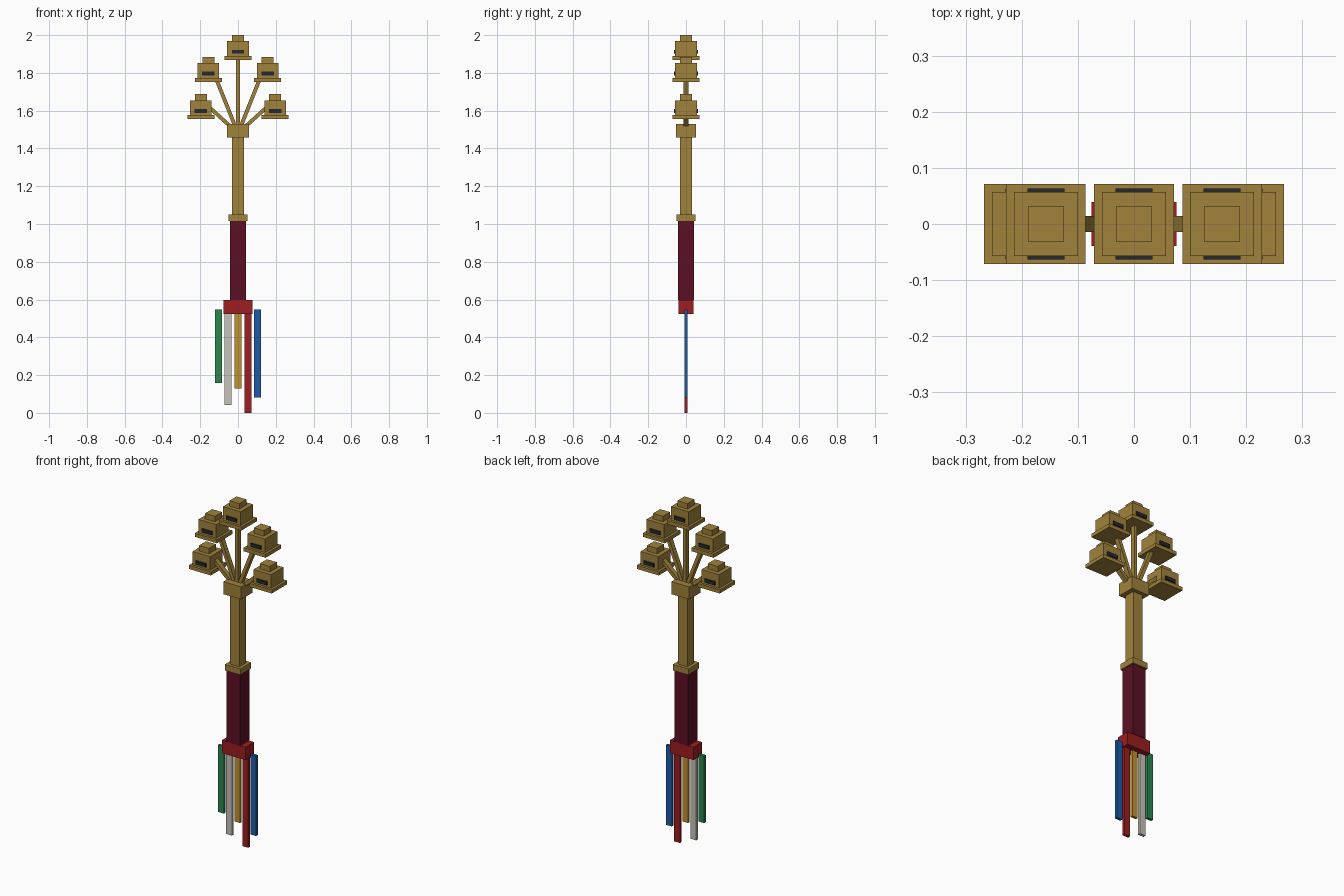
import bpy
from mathutils import Vector

if "Cube" in bpy.data.objects:
    bpy.data.objects.remove(bpy.data.objects["Cube"])


def material(name, rgb):
    m = bpy.data.materials.new(name)
    m.diffuse_color = (*rgb, 1.0)
    m.use_nodes = True
    m.node_tree.nodes["Principled BSDF"].inputs["Base Color"].default_value = m.diffuse_color
    return m


BRASS = material("brass", (0.35, 0.225, 0.045))
MAROON = material("maroon", (0.105, 0.005, 0.018))
RED = material("red", (0.34, 0.013, 0.015))
GREEN = material("green", (0.026, 0.24, 0.08))
WHITE = material("off_white", (0.58, 0.54, 0.49))
GOLD = material("gold", (0.53, 0.29, 0.028))
BLUE = material("blue", (0.013, 0.105, 0.38))
DARK = material("dark_slot", (0.02, 0.02, 0.028))


def box(name, x, y, z, hx, hy, hz, mat):
    """Box from its centre and half sizes."""
    bpy.ops.mesh.primitive_cube_add(size=2, location=(x, y, z))
    ob = bpy.context.object
    ob.name = name
    ob.scale = (hx, hy, hz)
    bpy.ops.object.transform_apply(location=False, rotation=False, scale=True)
    ob.data.materials.append(mat)
    return ob


def block(name, x, z0, z1, hx, hy, mat):
    """Box standing between two heights."""
    return box(name, x, 0, (z0 + z1) / 2, hx, hy, (z1 - z0) / 2, mat)


def rod(name, start, end):
    """Square bar between two points in the xz plane."""
    a, b = Vector(start), Vector(end)
    mid, d = (a + b) / 2, b - a
    ob = box(name, *mid, 0.01, 0.014, d.length / 2, BRASS)
    ob.rotation_euler = d.to_track_quat('Z', 'Y').to_euler()
    ob.rotation_euler = (0, Vector((0, 1)).angle_signed(Vector((d.x, d.z))), 0)


def bell(x, z):
    """Stepped square bell with a dark slot on front and back."""
    block("bell_rim", x, z, z + 0.021, 0.071, 0.071, BRASS)
    block("bell_body", x, z + 0.021, z + 0.1, 0.057, 0.057, BRASS)
    block("bell_cap", x, z + 0.1, z + 0.132, 0.032, 0.032, BRASS)
    for side in (-1, 1):
        box("bell_slot", x, side * 0.06, z + 0.044, 0.033, 0.0035, 0.0105, DARK)


# Handle: ribbon holder, grip, collar, shaft and head
block("ribbon_holder", 0, 0.523, 0.598, 0.076, 0.039, RED)
block("grip", 0, 0.598, 1.015, 0.043, 0.043, MAROON)
block("collar", 0, 1.015, 1.05, 0.05, 0.05, BRASS)
block("shaft", 0, 1.05, 1.457, 0.031, 0.031, BRASS)
block("head", 0, 1.457, 1.53, 0.057, 0.052, BRASS)

# Hanging ribbons, left to right
for i, (name, bottom, mat) in enumerate([
        ("green", 0.157, GREEN), ("white", 0.043, WHITE), ("gold", 0.13, GOLD),
        ("red", 0.0, RED), ("blue", 0.082, BLUE)]):
    block(name + "_ribbon", (i - 2) * 0.052, bottom, 0.547, 0.0185, 0.008, mat)

# Fan of rods and bells
rod("middle_rod", (0, 0, 1.48), (0, 0, 1.88))
bell(0, 1.868)
for s in (-1, 1):
    rod("upper_rod", (0, 0, 1.48), (s * 0.13, 0, 1.805))
    bell(s * 0.157, 1.752)
    rod("lower_rod", (0, 0, 1.48), (s * 0.165, 0, 1.63))
    bell(s * 0.196, 1.555)
